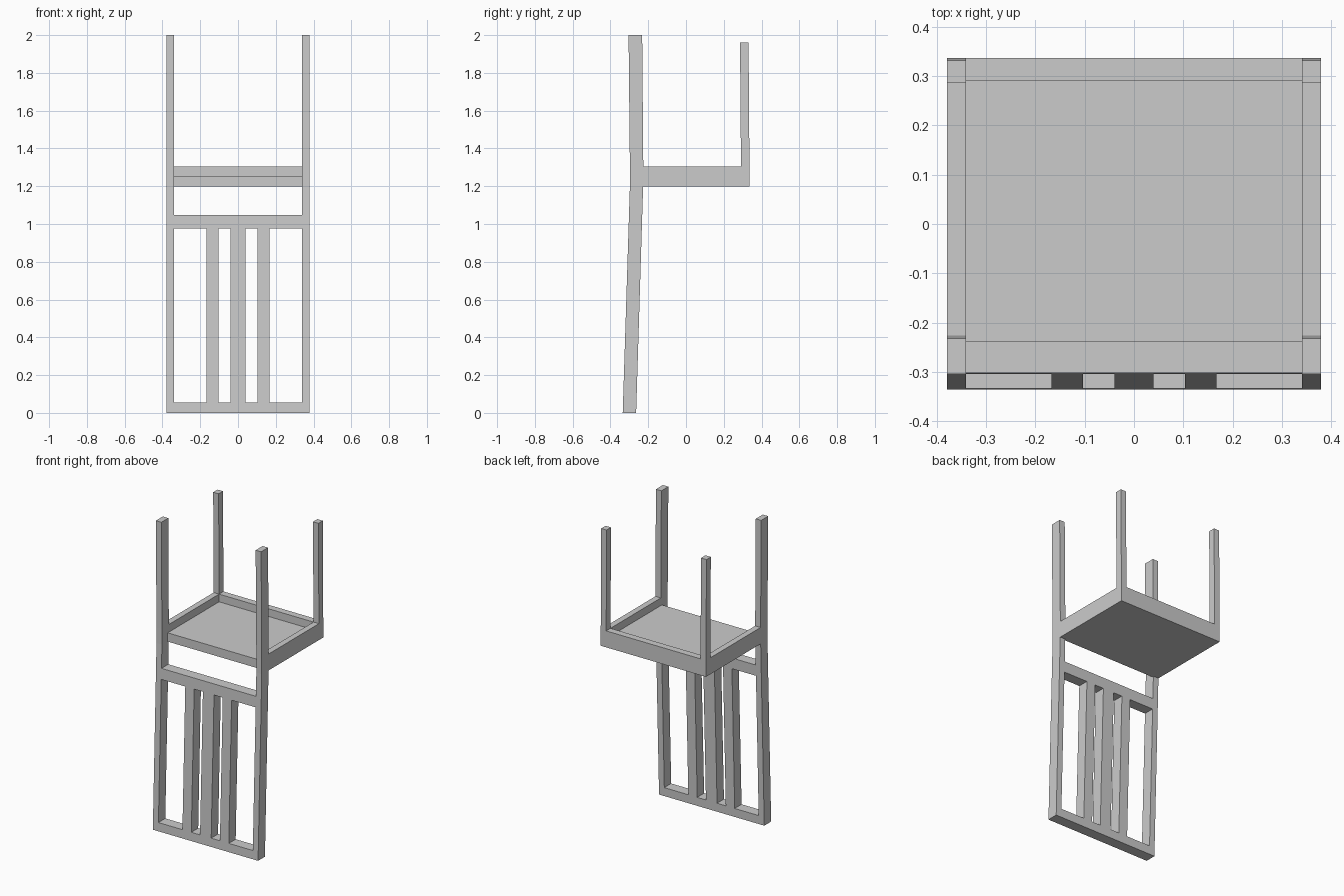
import bpy, bmesh

if "Cube" in bpy.data.objects:
    bpy.data.objects.remove(bpy.data.objects["Cube"])

# The chair stands upside down: back rest at the bottom, legs pointing up.
INNER, OUTER = 0.34, 0.379
SEAT_LOW, PANEL_TOP, RAIL_TOP = 1.198, 1.255, 1.305


def prism(name, profile, x0, x1):
    """Extrude a (y, z) side profile from x0 to x1."""
    bm = bmesh.new()
    a = [bm.verts.new((x0, y, z)) for y, z in profile]
    b = [bm.verts.new((x1, y, z)) for y, z in profile]
    n = len(profile)
    bm.faces.new(a)
    bm.faces.new(b[::-1])
    for i in range(n):
        j = (i + 1) % n
        bm.faces.new((a[i], b[i], b[j], a[j]))
    bmesh.ops.recalc_face_normals(bm, faces=bm.faces)
    mesh = bpy.data.meshes.new(name)
    bm.to_mesh(mesh)
    bm.free()
    obj = bpy.data.objects.new(name, mesh)
    bpy.context.collection.objects.link(obj)
    return obj


def mirrored(name, profile):
    """Side part repeated on both sides of x = 0."""
    obj = prism(name, profile, INNER, OUTER)
    obj.modifiers.new("mirror", 'MIRROR')
    return obj


def raked(z0, z1):
    """Slice of the leaning back rest between two heights."""
    def front(z):
        return -0.335 + 0.038 * z / 1.2

    def rear(z):
        return -0.264 + 0.037 * z / 1.2
    return [(front(z0), z0), (rear(z0), z0), (rear(z1), z1), (front(z1), z1)]


# Back posts: leaning back rest part, then the straight rear legs
mirrored("back_post", [(-0.335, 0), (-0.264, 0), (-0.227, 1.2), (-0.226, 1.3),
                       (-0.232, 2), (-0.304, 2), (-0.297, 1.3), (-0.297, 1.2)])

# Seat side rails and front legs
mirrored("side_rail", [(-0.227, SEAT_LOW), (0.336, SEAT_LOW),
                       (0.336, RAIL_TOP), (-0.226, RAIL_TOP)])
mirrored("front_leg", [(0.291, RAIL_TOP), (0.336, RAIL_TOP),
                       (0.331, 1.96), (0.286, 1.96)])

# Seat panel and front rail on its underside
prism("seat_panel", [(-0.238, SEAT_LOW), (0.336, SEAT_LOW),
                     (0.336, PANEL_TOP), (-0.238, PANEL_TOP)], -INNER, INNER)
prism("front_rail", [(0.291, PANEL_TOP), (0.336, PANEL_TOP),
                     (0.336, RAIL_TOP), (0.291, RAIL_TOP)], -INNER, INNER)

# Back rest cross rails
prism("head_rail", raked(0, 0.056), -INNER, INNER)
prism("lower_back_rail", raked(0.977, 1.048), -INNER, INNER)

# Back rest slats
for x0, x1 in ((-0.167, -0.103), (-0.04, 0.04), (0.103, 0.167)):
    prism("back_slat", raked(0.056, 0.977), x0, x1)
